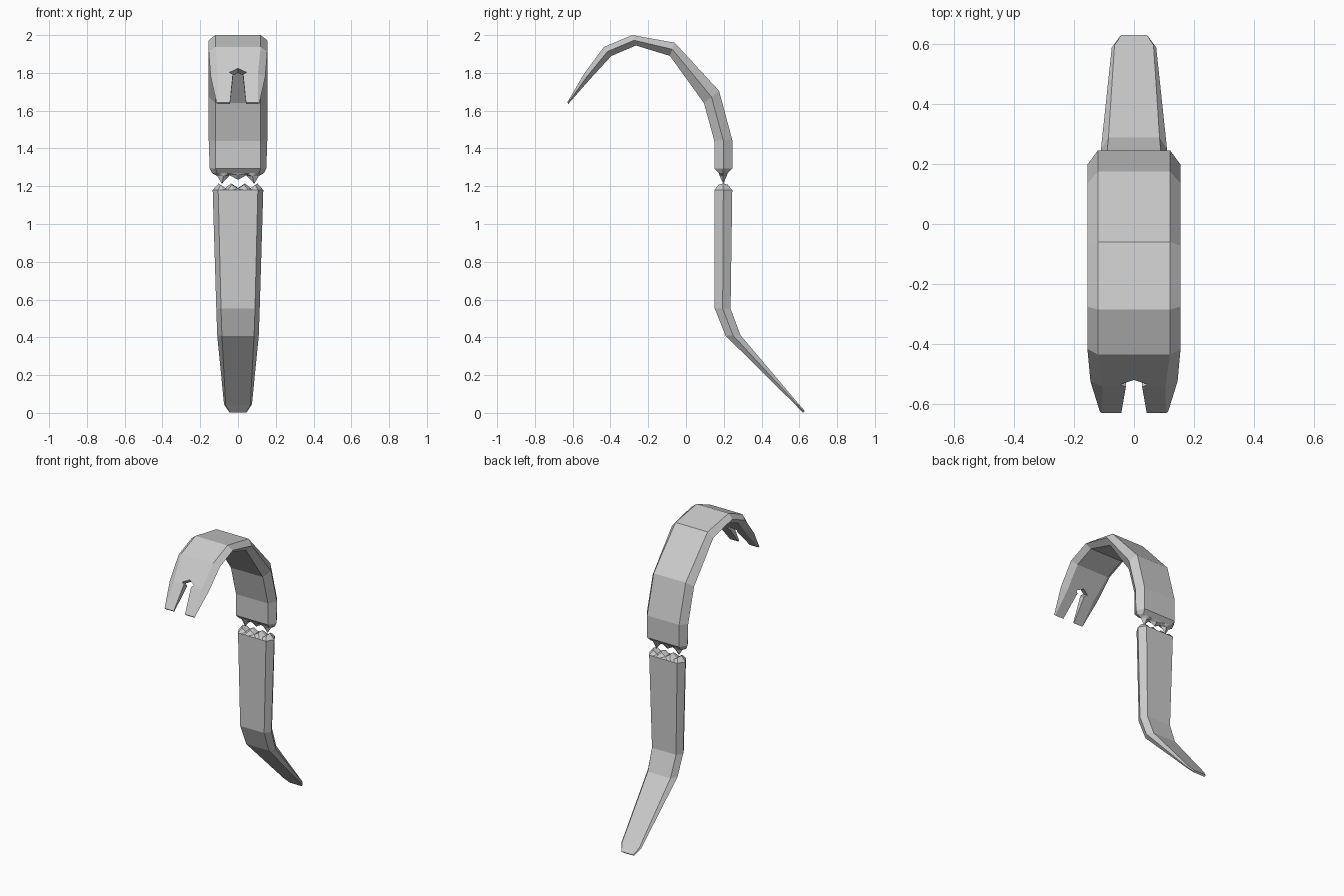
import bpy
import bmesh
from mathutils import Vector

if "Cube" in bpy.data.objects:
    bpy.data.objects.remove(bpy.data.objects["Cube"])


def finish(name, bm):
    bmesh.ops.recalc_face_normals(bm, faces=bm.faces[:])
    mesh = bpy.data.meshes.new(name)
    bm.to_mesh(mesh)
    bm.free()
    ob = bpy.data.objects.new(name, mesh)
    bpy.context.scene.collection.objects.link(ob)
    return ob


def loft(name, sections):
    """Six-sided bar; section = outer y, z, inner y, z, flat half width, ridge half width."""
    bm = bmesh.new()
    rings = []
    for oy, oz, iy, iz, flat, ridge in sections:
        my, mz = (oy + iy) / 2, (oz + iz) / 2
        pts = [(flat, oy, oz), (ridge, my, mz), (flat, iy, iz),
               (-flat, iy, iz), (-ridge, my, mz), (-flat, oy, oz)]
        rings.append([bm.verts.new(p) for p in pts])
    for a, b in zip(rings, rings[1:]):
        for i in range(6):
            j = (i + 1) % 6
            bm.faces.new((a[i], a[j], b[j], b[i]))
    bm.faces.new(rings[0])
    bm.faces.new(rings[-1])
    return finish(name, bm)


def teeth(name, z, sign, flat, ridge, half_depth, mid_depth, mid_scale, profile):
    """Jagged fracture: rows across the thickness, zigzag heights along x."""
    bm = bmesh.new()
    mid = (flat + ridge) / 2
    rows = [(-half_depth, flat, 0), (-mid_depth, mid, mid_scale), (0, ridge, 1),
            (mid_depth, mid, mid_scale), (half_depth, flat, 0)]
    full = [(-f, h) for f, h in reversed(profile) if f > 0] + profile
    grid = [[bm.verts.new((f * w, 0.197 + y, z + sign * h * s)) for f, h in full]
            for y, w, s in rows]
    for a, b in zip(grid, grid[1:]):
        for i in range(len(full) - 1):
            bm.faces.new((a[i], a[i + 1], b[i + 1], b[i]))
    # base closes the patch
    outline = grid[0] + [r[-1] for r in grid[1:-1]] + grid[-1][::-1] + [r[0] for r in grid[-2:0:-1]]
    bm.faces.new(outline)
    bmesh.ops.triangulate(bm, faces=bm.faces[:])
    return finish(name, bm)


# Upper half: hooked claw end
claw = loft("claw_half", [
    (0.220, 1.270, 0.172, 1.270, 0.110, 0.138),
    (0.245, 1.295, 0.150, 1.295, 0.120, 0.150),
    (0.245, 1.445, 0.150, 1.440, 0.120, 0.155),
    (0.175, 1.705, 0.095, 1.640, 0.120, 0.155),
    (-0.060, 1.960, -0.085, 1.890, 0.120, 0.155),
    (-0.285, 2.000, -0.265, 1.945, 0.120, 0.155),
    (-0.435, 1.937, -0.395, 1.890, 0.120, 0.155),
    (-0.540, 1.795, -0.507, 1.768, 0.105, 0.145),
    (-0.629, 1.643, -0.623, 1.636, 0.106, 0.113),
])

# Nail notch cut square to the claw blade
bm = bmesh.new()
normal = Vector((0, -0.845, 0.535))
outline = [(0, -0.520, 1.825), (0.045, -0.534, 1.803), (0.027, -0.540, 1.790),
           (0.042, -0.625, 1.645), (0.046, -0.680, 1.551)]
outline += [(-x, y, z) for x, y, z in reversed(outline[1:])]
face = bm.faces.new([bm.verts.new(Vector(p) + normal * 0.06) for p in outline])
ext = bmesh.ops.extrude_face_region(bm, geom=[face])
bmesh.ops.translate(bm, vec=normal * -0.16,
                    verts=[v for v in ext["geom"] if isinstance(v, bmesh.types.BMVert)])
# extrusion keeps the starting cap only if it is still there
if not face.is_valid or len(bm.faces) < len(outline) + 2:
    bmesh.ops.holes_fill(bm, edges=bm.edges[:])
cutter = finish("notch_cutter", bm)
mod = claw.modifiers.new("notch", "BOOLEAN")
mod.operation = "DIFFERENCE"
mod.solver = "EXACT"
mod.object = cutter
bpy.context.view_layer.objects.active = claw
claw.select_set(True)
bpy.ops.object.modifier_apply(modifier=mod.name)
bpy.data.objects.remove(cutter)

# Lower half: bent prying end
loft("pry_half", [
    (0.150, 1.180, 0.245, 1.180, 0.105, 0.134),
    (0.152, 0.552, 0.236, 0.552, 0.090, 0.115),
    (0.210, 0.408, 0.288, 0.412, 0.085, 0.110),
    (0.580, 0.042, 0.594, 0.050, 0.065, 0.074),
    (0.619, 0.001, 0.629, 0.010, 0.043, 0.047),
])

# Fracture surfaces
teeth("claw_fracture", 1.270, -1, 0.110, 0.138, 0.024, 0.018, 0.3,
      [(0, 0.036), (0.32, 0.012), (0.62, 0.057), (0.8, 0.016), (1, 0)])
teeth("pry_fracture", 1.180, 1, 0.105, 0.134, 0.047, 0.024, 0.8,
      [(0, 0.010), (0.27, 0.035), (0.52, 0.008), (0.77, 0.035), (1, 0)])
